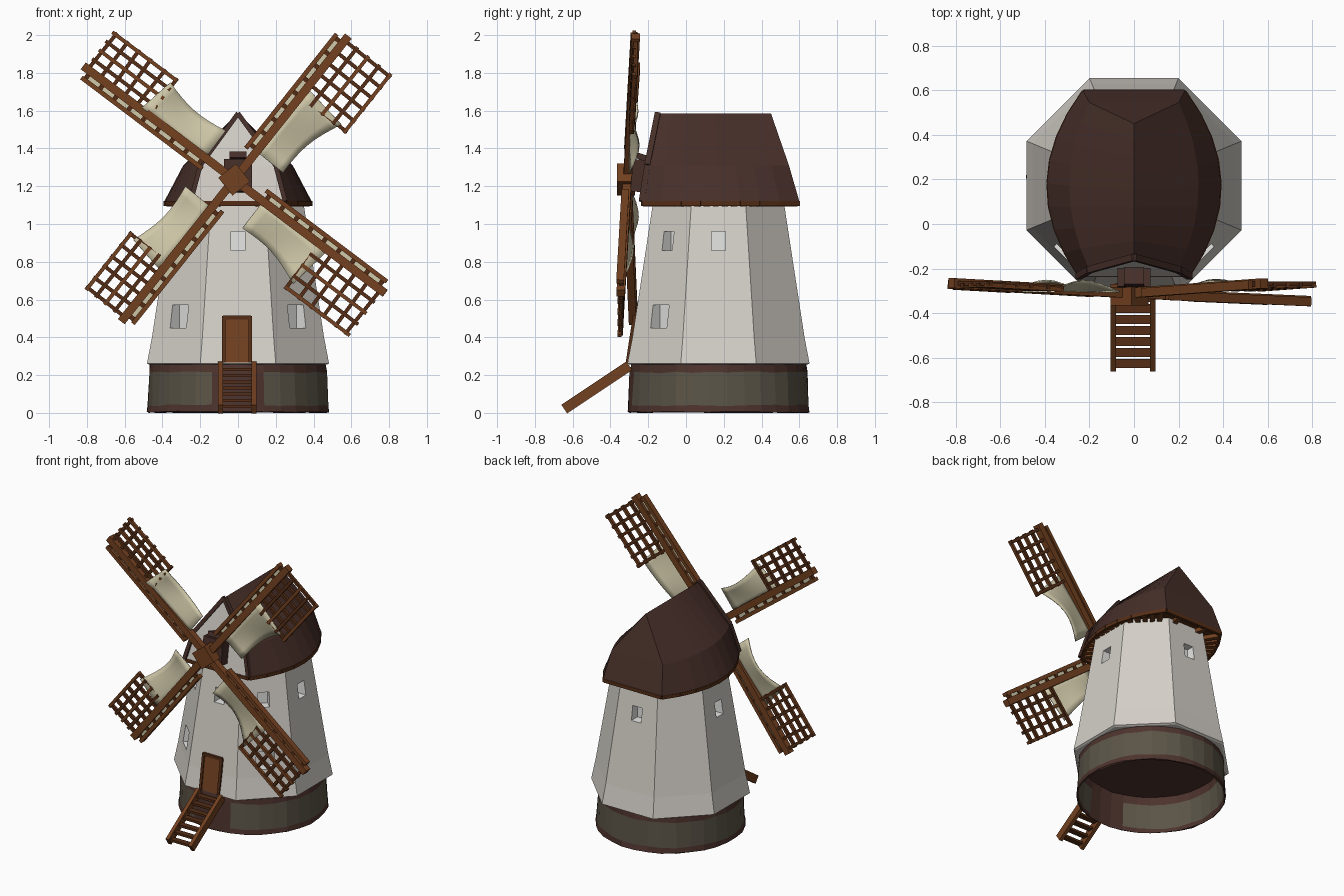
import bpy, bmesh, math, random
from mathutils import Vector as V, Matrix

random.seed(4)
if "Cube" in bpy.data.objects:
    bpy.data.objects.remove(bpy.data.objects["Cube"], do_unlink=True)


def material(name, *rgb):
    m = bpy.data.materials.new(name)
    m.use_nodes = True
    m.diffuse_color = (*rgb, 1)
    bsdf = m.node_tree.nodes["Principled BSDF"]
    bsdf.inputs["Base Color"].default_value = (*rgb, 1)
    bsdf.inputs["Roughness"].default_value = 0.9
    return m


plaster = material("plaster white", .66, .63, .58)
pane = material("window pale", .85, .85, .83)
thatch = material("roof brown", .062, .028, .022)
stone = material("stone olive", .105, .09, .064)
earth = material("base brown", .075, .033, .026)
wood = material("wood", .17, .052, .014)
dark = material("dark wood", .09, .027, .008)
cloth = material("sail cloth", .62, .57, .39)

CY = .172                       # depth of the tower axis


def finish(bm, name, mats, normals=True):
    if normals:
        bmesh.ops.recalc_face_normals(bm, faces=bm.faces)
    me = bpy.data.meshes.new(name)
    bm.to_mesh(me)
    bm.free()
    for m in mats:
        me.materials.append(m)
    ob = bpy.data.objects.new(name, me)
    bpy.context.collection.objects.link(ob)
    return ob


def beam(bm, a, b, w, d, side=(1, 0, 0), mat=0):
    """Box from a to b, w wide along side and d deep."""
    a, b = V(a), V(b)
    z = (b - a).normalized()
    x = V(side)
    x = (x - z * x.dot(z)).normalized()
    y = z.cross(x)
    m = Matrix((x * w, y * d, b - a)).transposed().to_4x4()
    m.translation = (a + b) / 2
    vs = bmesh.ops.create_cube(bm, size=1, matrix=m)["verts"]
    for f in {f for v in vs for f in v.link_faces}:
        f.material_index = mat


def rings(bm, levels, n, turn, wobble=0):
    """Lofted rings; levels are (radius, z)."""
    rows = []
    for r, z in levels:
        row = []
        for i in range(n):
            a = math.tau * (i + turn) / n
            k = r + random.uniform(-wobble, wobble)
            row.append(bm.verts.new((k * math.cos(a), CY + k * math.sin(a),
                                     max(0, z + random.uniform(-wobble, wobble)))))
        rows.append(row)
    for lo, hi in zip(rows, rows[1:]):
        for i in range(n):
            j = (i + 1) % n
            bm.faces.new((lo[i], lo[j], hi[j], hi[i]))
    return rows


# Round stone base: open below, olive band between brown edges
bm = bmesh.new()
rows = rings(bm, [(.445, .25), (.455, .2), (.465, .03), (.472, 0), (.482, .005),
                  (.478, .04), (.47, .215), (.466, .262)], 32, .5, .004)
for f in bm.faces:
    c = f.calc_center_median()
    if .06 < c.z < .21 and not (abs(c.x) < .12 and c.y < 0):
        f.material_index = 1
bm.faces.new(rows[0])
finish(bm, "stone_base", [earth, stone])


# Eight-sided tower with window recesses
def apothem(z):
    return .477 - (z - .26) * .153


bm = bmesh.new()
k = 1 / math.cos(math.pi / 8)
rows = rings(bm, [(.47 * k, .255), (.482 * k, .262), (apothem(.4) * k, .4),
                  (apothem(1.14) * k, 1.14)], 8, .5)
bm.faces.new(rows[0])
bm.faces.new(rows[-1])
tower = finish(bm, "tower_wall", [plaster, pane])

bm = bmesh.new()
upper = [(a, .91, .075, .1) for a in (0, 90, 180, 225, 270, 315)]
lower = [(a, .51, .12, .12) for a in (225, 315)]
for ang, z, w, h in upper + lower:
    a = math.radians(ang)
    out = V((math.cos(a), math.sin(a), 0))
    c = V((0, CY, z)) + out * apothem(z)
    beam(bm, c - out * .06, c + out * .1, w, h, (-out.y, out.x, 0), 1)
cutter = finish(bm, "window_cutter", [plaster, pane])
cutter.hide_render = True
mod = tower.modifiers.new("windows", "BOOLEAN")
mod.operation, mod.solver, mod.object = "DIFFERENCE", "EXACT", cutter
bpy.context.view_layer.objects.active = tower
bpy.ops.object.modifier_apply(modifier=mod.name)
bpy.data.objects.remove(cutter, do_unlink=True)

# Door with frame, lying on the front wall
bm = bmesh.new()


def wall(x, z, out=0.0):
    return V((x, CY - apothem(z) - out, z))


beam(bm, wall(-.005, .265), wall(-.005, .51), .14, .014)
for x in (-.075, .065):
    beam(bm, wall(x, .265), wall(x, .51), .018, .03, mat=1)
beam(bm, wall(-.08, .505), wall(.07, .505), .02, .03, (0, 0, 1), 1)
finish(bm, "door", [wood, dark])

# Stairs with side boards and treads
bm = bmesh.new()
top, foot = V((0, -.3, .25)), V((0, -.645, .02))
for x in (-.093, .085):
    o = V((x, 0, 0))
    beam(bm, top + o, foot + o, .025, .055)
for i in range(7):
    c = top.lerp(foot, (i + .6) / 7)
    beam(bm, c - V((.09, 0, 0)), c + V((.085, 0, 0)), .04, .016, (0, 1, 0), 1)
finish(bm, "stairs", [wood, dark])

# Cap roof: bulging sides, gable in front, hip behind
N = 8
LEVELS = [(1.12, -.235, .6, .25, .39, .23), (1.31, -.205, .545, .2, .29, .2),
          (1.585, -.15, .45, 0, 0, 0)]


def cap_point(level, side, t):
    z, yf, yb, wf, wm, wb = LEVELS[level]
    w = wf + (wb - wf) * t + (wm - (wf + wb) / 2) * 4 * t * (1 - t)
    return V((side * w, yf + (yb - yf) * t, z))


bm = bmesh.new()
grid = {(l, s, i): bm.verts.new(cap_point(l, s, i / N))
        for l in range(3) for s in (-1, 1) for i in range(N + 1)}
for l in range(2):
    for s in (-1, 1):
        for i in range(N):
            bm.faces.new([grid[q] for q in ((l, s, i), (l, s, i + 1),
                                            (l + 1, s, i + 1), (l + 1, s, i))])
    for i in (0, N):
        bm.faces.new([grid[q] for q in ((l, -1, i), (l, 1, i), (l + 1, 1, i), (l + 1, -1, i))])
bm.faces.new([grid[0, -1, i] for i in range(N + 1)] +
             [grid[0, 1, i] for i in reversed(range(N + 1))])
bmesh.ops.remove_doubles(bm, verts=bm.verts, dist=.001)
bmesh.ops.recalc_face_normals(bm, faces=bm.faces)
for f in bm.faces:
    f.material_index = 1 if f.normal.y < -.8 else 2 if f.normal.z < -.8 else 0
finish(bm, "cap_roof", [thatch, plaster, dark])

# Gable edge boards
bm = bmesh.new()
for s in (-1, 1):
    for l in range(2):
        beam(bm, cap_point(l, s, 0), cap_point(l + 1, s, 0), .03, .025, (0, 1, 0))
finish(bm, "gable_boards", [thatch])

# Eave rim and rafter ends
bm = bmesh.new()
loop = [cap_point(0, -1, i / N) for i in range(N + 1)]
loop += [cap_point(0, 1, i / N) for i in reversed(range(N + 1))]
axis, drop = V((0, CY, 1.12)), V((0, 0, -.012))
for p, q in zip(loop, loop[1:] + loop[:1]):
    beam(bm, axis.lerp(p, .98) + drop, axis.lerp(q, .98) + drop, .025, .022, (0, 0, 1))
    for t in (.25, .75):
        e = p.lerp(q, t)
        beam(bm, axis.lerp(e, .75) + drop, axis.lerp(e, .97) + drop, .03, .03, (0, 0, 1), 1)
finish(bm, "eave_timbers", [dark, wood])

# Hub, axle and bearing block
HUB = V((-.02, -.31, 1.235))
bm = bmesh.new()
beam(bm, HUB + V((0, -.055, 0)), HUB + V((0, .04, 0)), .12, .12, (.78, 0, .62))
beam(bm, HUB, V((0, -.1, 1.24)), .07, .07, mat=1)
finish(bm, "hub", [wood, dark])
bm = bmesh.new()
beam(bm, (0, -.25, 1.17), (0, -.235, 1.34), .15, .09)
beam(bm, (0, -.24, 1.34), (0, -.23, 1.37), .09, .08)
finish(bm, "axle_block", [thatch])


def sail(name, angle, lean, width, length):
    a = math.radians(angle)
    along, across = V((math.cos(a), 0, math.sin(a))), V((math.sin(a), 0, -math.cos(a)))

    def P(u, v, w=0.0):
        return HUB + along * u + across * v + V((0, lean * u + w, 0))

    bm = bmesh.new()
    # stock, outer rail and ties
    beam(bm, P(0, 0), P(length, 0), .045, .045, across, 0)
    beam(bm, P(.17, -.055, -.005), P(length - .03, -.055, -.005), .024, .04, across, 0)
    for i in range(9):
        u = .2 + i * (length - .25) / 8
        beam(bm, P(u, -.065), P(u, .01), .025, .025, along, 1)
    # lattice of laths
    u0, u1 = .57, length - .03
    for i in range(6):
        u = u0 + (u1 - u0) * i / 5
        beam(bm, P(u, 0), P(u + random.uniform(-.01, .01), width + .012), .02, .02, along, 1)
    for i in range(1, 5):
        v = width * i / 4
        beam(bm, P(u0 - .015, v, -.008), P(u1 + .015, v, -.008), .02, .02, across, i % 2)
    finish(bm, name + "_frame", [wood, dark])

    # billowing cloth and the narrow strip beside the stock
    bm = bmesh.new()
    nu, nv = 8, 5
    pts = []
    for i in range(nu + 1):
        s = i / nu
        edge = .17 + (width * .84 - .17) * s - .03 * math.sin(math.pi * s)
        for j in range(nv + 1):
            r = j / nv
            u = .19 + .43 * s - .04 * s * r
            bulge = .05 * math.sin(math.pi * s) * r - .018 * s
            pts.append(bm.verts.new(P(u, .01 + edge * r, bulge)))
    m = nv + 1
    for i in range(nu):
        for j in range(nv):
            k = i * m + j
            bm.faces.new((pts[k], pts[k + 1], pts[k + m + 1], pts[k + m]))
    for f in bm.faces:
        f.smooth = True
    beam(bm, P(.2, -.028), P(length - .06, -.028), .05, .008, across)
    ob = finish(bm, name + "_cloth", [cloth])
    ob.modifiers.new("thickness", "SOLIDIFY").thickness = .006


sail("upper_left_sail", 51.5, .045, .3, .97)
sail("upper_right_sail", 143, .045, .235, 1.0)
sail("lower_right_sail", 231.5, .035, .25, .96)
sail("lower_left_sail", -37, -.035, .29, 1.0)
